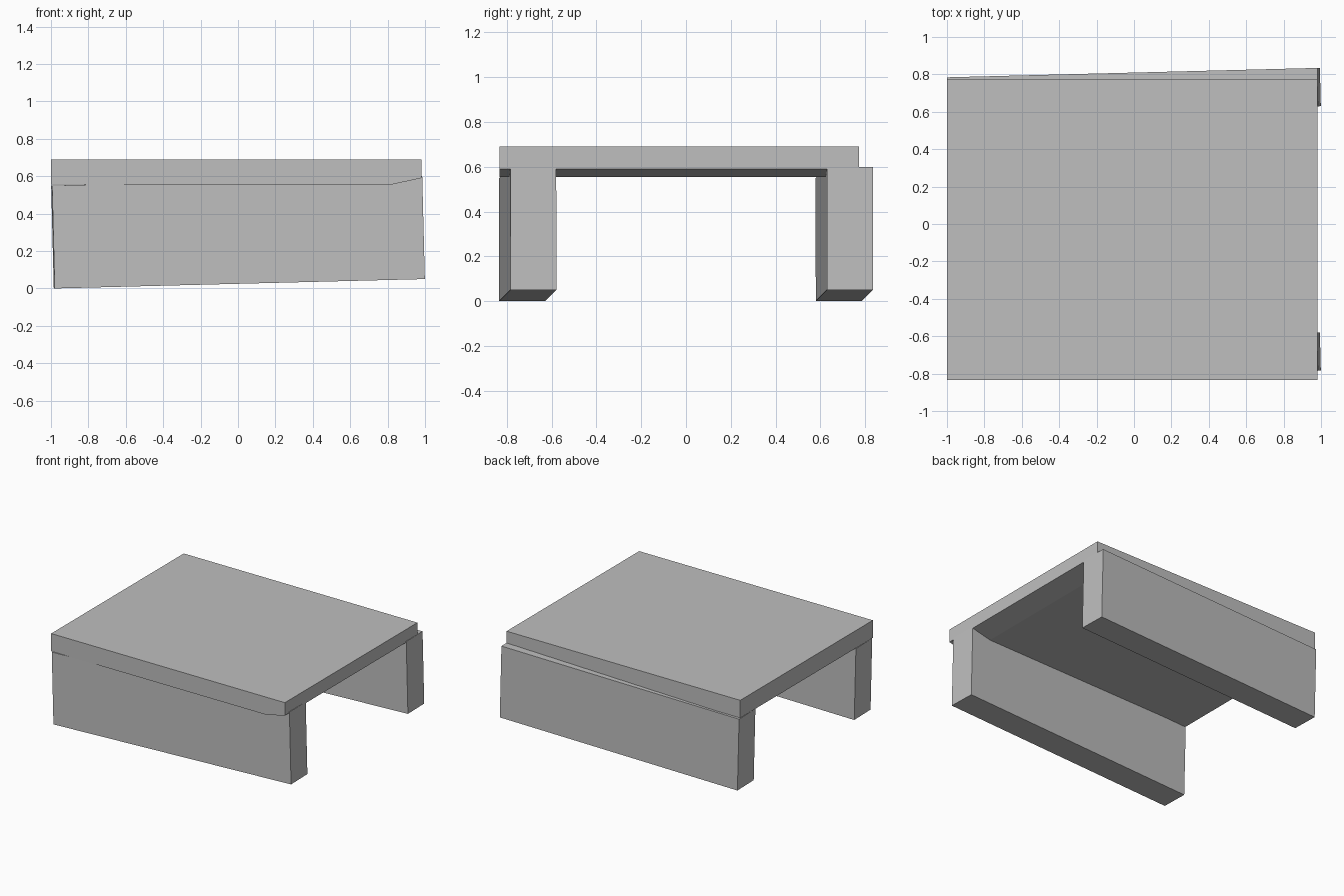
import bpy
import bmesh
from math import radians
from mathutils import Euler, Matrix

cube = bpy.data.objects.get("Cube")
if cube:
    bpy.data.objects.remove(cube, do_unlink=True)

GREY = (0.52, 0.52, 0.52, 1.0)
grey = bpy.data.materials.new("plain grey")
grey.use_nodes = True
grey.diffuse_color = GREY
grey.node_tree.nodes["Principled BSDF"].inputs["Base Color"].default_value = GREY


def add_object(name, bm):
    bmesh.ops.recalc_face_normals(bm, faces=bm.faces)
    mesh = bpy.data.meshes.new(name)
    bm.to_mesh(mesh)
    bm.free()
    mesh.materials.append(grey)
    obj = bpy.data.objects.new(name, mesh)
    bpy.context.collection.objects.link(obj)
    return obj


# Top slab: side profile with an underside that rises at one end, extruded in y
profile = [(-1, 0.555), (0.82, 0.555), (0.98, 0.59), (0.98, 0.69), (-1, 0.69)]
bm = bmesh.new()
face = bm.faces.new([bm.verts.new((x, -0.833, z)) for x, z in profile])
extruded = bmesh.ops.extrude_face_region(bm, geom=[face])["geom"]
moved = [v for v in extruded if isinstance(v, bmesh.types.BMVert)]
bmesh.ops.translate(bm, verts=moved, vec=(0, 1.605, 0))
add_object("top_slab", bm)

# Side walls: two parallel boxes, slightly tilted and turned
tilt = Euler((0, radians(-1.45), radians(1.45))).to_matrix().to_4x4()
for name, y in (("front_wall", -0.707), ("back_wall", 0.707)):
    bm = bmesh.new()
    bmesh.ops.create_cube(bm, size=1)
    bm.transform(Matrix.Diagonal((1.98, 0.205, 0.55, 1)))
    bm.transform(Matrix.Translation((0, y, 0.3)) @ tilt)
    add_object(name, bm)
